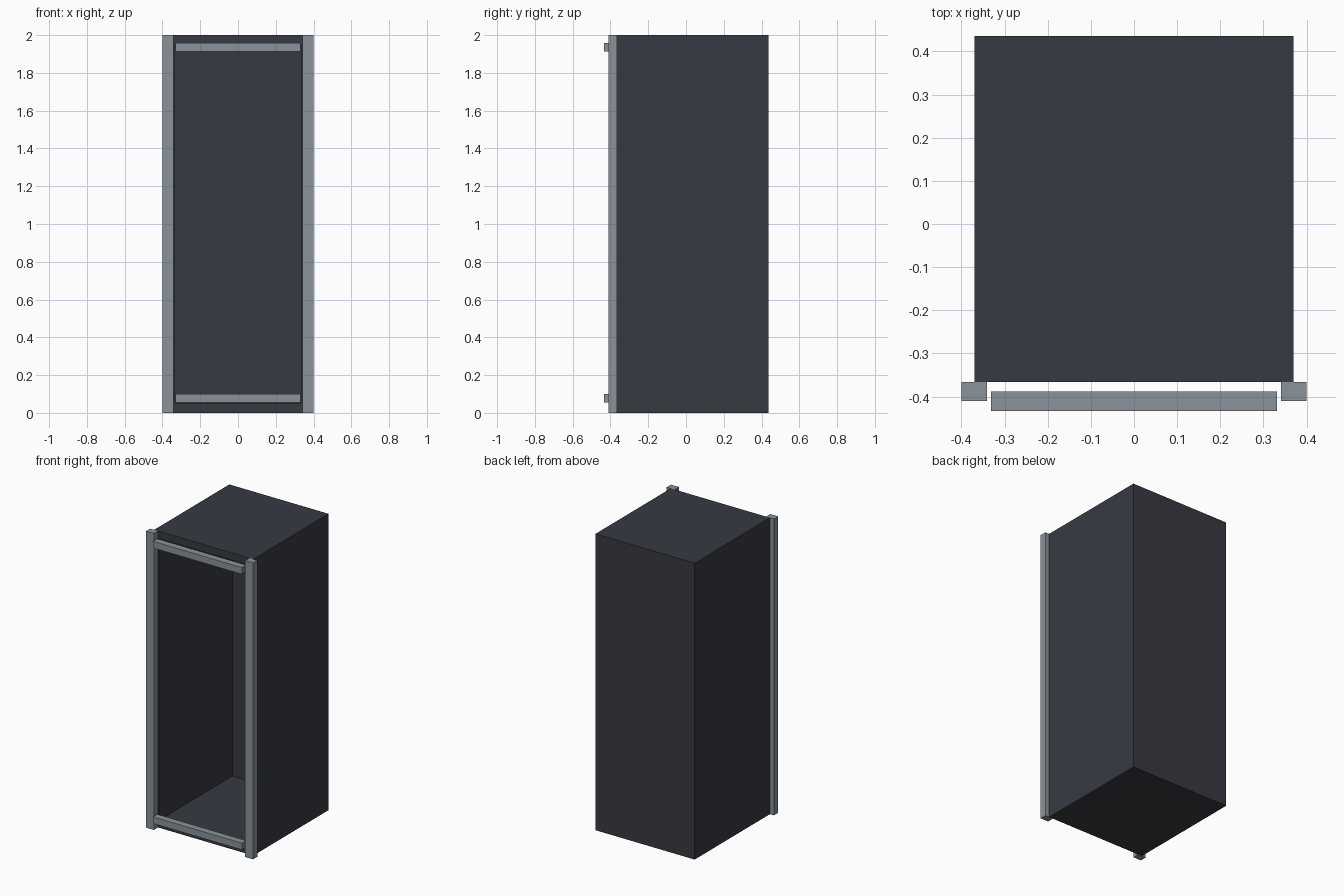
import bpy

if "Cube" in bpy.data.objects:
    bpy.data.objects.remove(bpy.data.objects["Cube"])


def material(name, rgb):
    m = bpy.data.materials.new(name)
    m.diffuse_color = (*rgb, 1.0)
    m.use_nodes = True
    m.node_tree.nodes["Principled BSDF"].inputs["Base Color"].default_value = m.diffuse_color
    return m


dark = material("dark grey panel", (0.037, 0.042, 0.053))
steel = material("light grey steel", (0.254, 0.292, 0.319))


def box(name, lo, hi, mat):
    """Axis-aligned box between two corners."""
    bpy.ops.mesh.primitive_cube_add(size=1, location=[(a + b) / 2 for a, b in zip(lo, hi)])
    ob = bpy.context.object
    ob.name = name
    ob.scale = [b - a for a, b in zip(lo, hi)]
    bpy.ops.object.transform_apply(location=False, rotation=False, scale=True)
    ob.data.materials.append(mat)
    return ob


# Cabinet shell, open at the front
W, FRONT, BACK, H = 0.37, -0.366, 0.436, 2.0
SIDE, REAR, SLAB = 0.037, 0.02, 0.05
inner = W - SIDE
for side, s in (("left", -1), ("right", 1)):
    xs = sorted((s * inner, s * W))
    box(side + "_side_panel", (xs[0], FRONT, 0), (xs[1], BACK, H), dark)
box("back_panel", (-inner, BACK - REAR, 0), (inner, BACK, H), dark)
box("floor_panel", (-inner, FRONT, 0), (inner, BACK - REAR, SLAB), dark)
box("top_panel", (-inner, FRONT, H - SLAB), (inner, BACK - REAR, H), dark)

# Front corner posts
for side, s in (("left", -1), ("right", 1)):
    xs = sorted((s * 0.341, s * 0.40))
    box(side + "_front_post", (xs[0], -0.411, 0), (xs[1], FRONT, H), steel)

# Horizontal front bars
for name, z in (("lower_front_bar", 0.055), ("upper_front_bar", 1.914)):
    box(name, (-0.332, -0.434, z), (0.332, -0.388, z + 0.045), steel)
